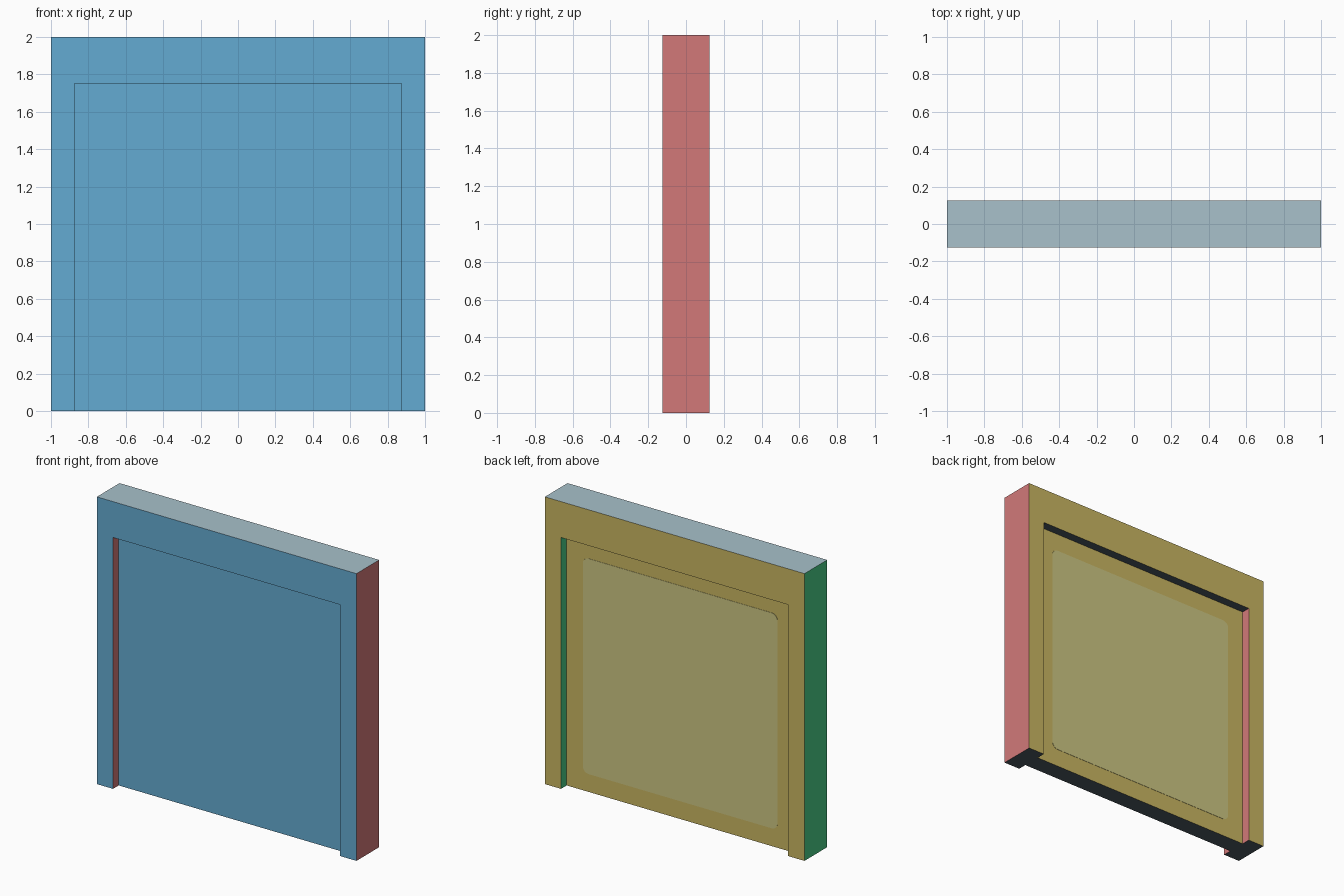
import bpy, bmesh, math
from mathutils import Vector

if "Cube" in bpy.data.objects:
    bpy.data.objects.remove(bpy.data.objects["Cube"])


def srgb(r, g, b):
    def lin(c):
        c /= 255
        return c / 12.92 if c <= 0.04045 else ((c + 0.055) / 1.055) ** 2.4
    return (lin(r), lin(g), lin(b), 1)


def material(name, rgb):
    m = bpy.data.materials.new(name)
    m.diffuse_color = srgb(*rgb)
    m.use_nodes = True
    m.node_tree.nodes["Principled BSDF"].inputs["Base Color"].default_value = m.diffuse_color
    return m


# One colour for each facing direction
SIDES = [
    (Vector((0, -1, 0)), material("blue_front", (100, 171, 210))),
    (Vector((1, 0, 0)), material("red_right", (210, 121, 121))),
    (Vector((0, 1, 0)), material("gold_back", (202, 183, 98))),
    (Vector((-1, 0, 0)), material("green_left", (73, 206, 135))),
    (Vector((0, 0, 1)), material("grey_top", (168, 193, 203))),
    (Vector((0, 0, -1)), material("dark_bottom", (76, 89, 97))),
]
PALE = material("pale_gold", (205, 198, 131))


def slab(name, profile, y0, y1, mat=None):
    """Extrude an x-z profile from y0 to y1; colour faces by direction."""
    bm = bmesh.new()
    face = bm.faces.new([bm.verts.new((x, y0, z)) for x, z in profile])
    ext = bmesh.ops.extrude_face_region(bm, geom=[face])
    verts = [v for v in ext["geom"] if isinstance(v, bmesh.types.BMVert)]
    bmesh.ops.translate(bm, verts=verts, vec=(0, y1 - y0, 0))
    bmesh.ops.recalc_face_normals(bm, faces=bm.faces)
    bm.normal_update()
    if mat is None:
        for f in bm.faces:
            f.material_index = max(range(6), key=lambda i: f.normal.dot(SIDES[i][0]))
    me = bpy.data.meshes.new(name)
    bm.to_mesh(me)
    bm.free()
    for m in ([mat] if mat else [s[1] for s in SIDES]):
        me.materials.append(m)
    ob = bpy.data.objects.new(name, me)
    bpy.context.collection.objects.link(ob)
    return ob


W, H = 0.875, 1.75      # opening half width and height
D, P = 0.125, 0.0625    # half depth of frame and of recessed panel

# Frame: two posts joined by a lintel
slab("door_frame", [(-1, 0), (-W, 0), (-W, H), (W, H), (W, 0), (1, 0), (1, 2), (-1, 2)], -D, D)

# Recessed panel filling the opening
slab("door_panel", [(-W, 0), (W, 0), (W, H), (-W, H)], -P, P)

# Pale rounded square on the back of the panel
R = 0.045
outline = []
for k, (cx, cz) in enumerate([(0.75 - R, 1.625 - R), (-0.75 + R, 1.625 - R),
                              (-0.75 + R, 0.125 + R), (0.75 - R, 0.125 + R)]):
    for s in range(5):
        a = math.pi / 2 * (k + s / 4)
        outline.append((cx + R * math.cos(a), cz + R * math.sin(a)))
slab("back_inlay", outline, P - 0.001, P + 0.002, PALE)
